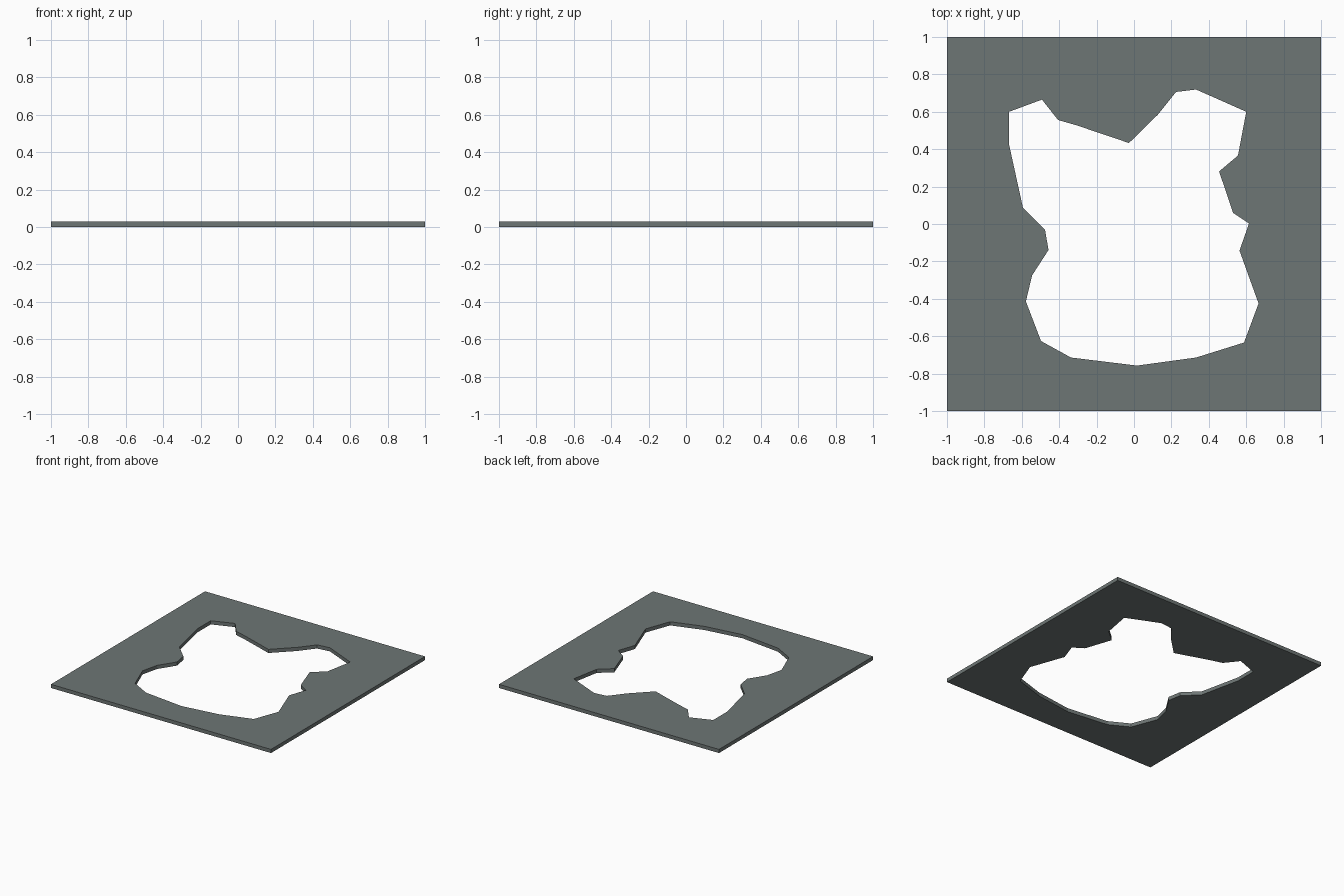
import bpy, bmesh

if "Cube" in bpy.data.objects:
    bpy.data.objects.remove(bpy.data.objects["Cube"])

THICK = 0.03

# Outer square and the irregular opening, seen from above
square = [(-1, -1), (1, -1), (1, 1), (-1, 1)]
opening = [
    (-0.668, 0.60), (-0.492, 0.665), (-0.406, 0.556), (-0.305, 0.527),
    (-0.027, 0.433), (0.128, 0.585), (0.225, 0.706), (0.332, 0.719),
    (0.60, 0.60), (0.556, 0.366), (0.455, 0.281), (0.53, 0.059),
    (0.615, 0.003), (0.564, -0.142), (0.666, -0.425), (0.588, -0.634),
    (0.332, -0.714), (0.016, -0.757), (-0.337, -0.714), (-0.497, -0.626),
    (-0.578, -0.414), (-0.545, -0.275), (-0.457, -0.139), (-0.476, -0.03),
    (-0.594, 0.088), (-0.668, 0.425),
]

bm = bmesh.new()


def add_loop(points):
    verts = [bm.verts.new((x, y, 0)) for x, y in points]
    return [bm.edges.new((v, verts[(i + 1) % len(verts)])) for i, v in enumerate(verts)]


# Fill between the two outlines, then raise to the plate thickness
edges = add_loop(square) + add_loop(opening)
bmesh.ops.triangle_fill(bm, use_beauty=True, use_dissolve=False, edges=edges)
raised = bmesh.ops.extrude_face_region(bm, geom=bm.faces[:], use_keep_orig=True)
top = [g for g in raised["geom"] if isinstance(g, bmesh.types.BMVert)]
bmesh.ops.translate(bm, verts=top, vec=(0, 0, THICK))
bmesh.ops.recalc_face_normals(bm, faces=bm.faces[:])

mesh = bpy.data.meshes.new("floor_plate")
bm.to_mesh(mesh)
bm.free()

# Single grey stone colour
grey = bpy.data.materials.new("stone_grey")
grey.diffuse_color = (0.155, 0.180, 0.176, 1)
grey.use_nodes = True
grey.node_tree.nodes["Principled BSDF"].inputs["Base Color"].default_value = grey.diffuse_color
mesh.materials.append(grey)

plate = bpy.data.objects.new("floor_plate", mesh)
bpy.context.collection.objects.link(plate)
